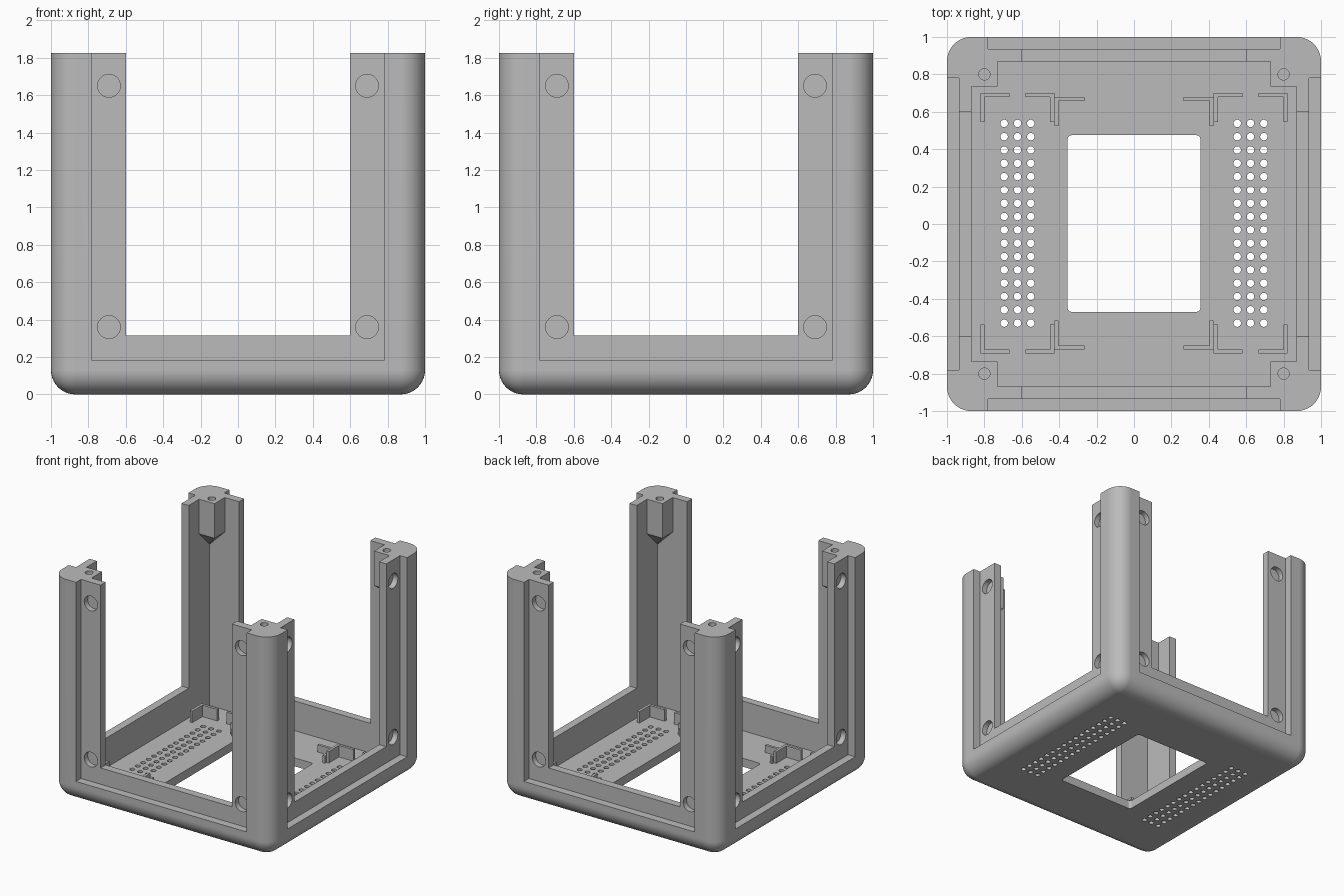
import bpy, bmesh, math
from mathutils import Matrix

if "Cube" in bpy.data.objects:
    bpy.data.objects.remove(bpy.data.objects["Cube"], do_unlink=True)

TOP, FLOOR = 1.825, 0.07
OUT, RECESS, INNER = 1.0, 0.935, 0.87
SIGNS = [(sx, sy) for sx in (-1, 1) for sy in (-1, 1)]

grey = bpy.data.materials.new("plain grey")
grey.use_nodes = True
colour = (0.5, 0.5, 0.5, 1)
grey.diffuse_color = colour
grey.node_tree.nodes["Principled BSDF"].inputs["Base Color"].default_value = colour


def box(bm, x0, x1, y0, y1, z0, z1):
    """Axis-aligned box from its limits, in any order."""
    m = Matrix.Translation(((x0 + x1) / 2, (y0 + y1) / 2, (z0 + z1) / 2))
    m = m @ Matrix.Diagonal((abs(x1 - x0), abs(y1 - y0), abs(z1 - z0), 1))
    return bmesh.ops.create_cube(bm, size=1, matrix=m)["verts"]


def cylinder(bm, centre, radius, depth, sides, turn=None):
    m = Matrix.Translation(centre) @ (turn or Matrix.Identity(4))
    bmesh.ops.create_cone(bm, cap_ends=True, segments=sides, radius1=radius,
                          radius2=radius, depth=depth, matrix=m)


def round_edges(bm, test, radius, segments):
    edges = [e for e in bm.edges if test(e.verts[0].co, e.verts[1].co)]
    bmesh.ops.bevel(bm, geom=edges, offset=radius, segments=segments,
                    profile=0.5, affect='EDGES')


def upright(a, b):
    return abs(a.z - b.z) > 0.01


def finish(bm, name):
    bmesh.ops.recalc_face_normals(bm, faces=bm.faces)
    mesh = bpy.data.meshes.new(name)
    bm.to_mesh(mesh)
    bm.free()
    mesh.materials.append(grey)
    obj = bpy.data.objects.new(name, mesh)
    bpy.context.collection.objects.link(obj)
    return obj


def activate(obj):
    bpy.ops.object.select_all(action='DESELECT')
    obj.select_set(True)
    bpy.context.view_layer.objects.active = obj


def cut(obj, bm):
    """Subtract the shapes in bm, then discard the cutter."""
    cutter = finish(bm, "cutter")
    cutter.hide_render = True
    mod = obj.modifiers.new("cut", 'BOOLEAN')
    mod.operation, mod.solver, mod.object = 'DIFFERENCE', 'EXACT', cutter
    activate(obj)
    bpy.ops.object.modifier_apply(modifier=mod.name)
    bpy.data.objects.remove(cutter, do_unlink=True)


def smooth(obj):
    activate(obj)
    bpy.ops.object.shade_smooth_by_angle(angle=math.radians(30))
    mod = obj.modifiers.new("even flats", 'WEIGHTED_NORMAL')
    mod.keep_sharp = True


# Outer shell, rounded on the uprights and the underside
bm = bmesh.new()
box(bm, -OUT, OUT, -OUT, OUT, 0, TOP)
round_edges(bm, lambda a, b: upright(a, b) or a.z + b.z < 0.01, 0.13, 10)
frame = finish(bm, "corner_frame")

# Inner cavity
bm = bmesh.new()
box(bm, -INNER, INNER, -INNER, INNER, FLOOR, 2)
cut(frame, bm)

# Shallow panel recess on each side
bm = bmesh.new()
for s in (-1, 1):
    box(bm, -0.78, 0.78, s * RECESS, s * 1.2, 0.18, 2)
    box(bm, s * RECESS, s * 1.2, -0.78, 0.78, 0.18, 2)
cut(frame, bm)

# Window openings through opposite walls
for x, y in ((0.6, 1.3), (1.3, 0.6)):
    bm = bmesh.new()
    box(bm, -x, x, -y, y, 0.315, 2)
    cut(frame, bm)

# Central floor opening
bm = bmesh.new()
box(bm, -0.355, 0.355, -0.47, 0.475, -0.1, 0.2)
round_edges(bm, upright, 0.022, 4)
cut(frame, bm)

# Vent holes in the floor and blind magnet sockets in the walls
bm = bmesh.new()
for row in range(16):
    for column in range(3):
        for s in (-1, 1):
            centre = (s * (0.552 + 0.071 * column), -0.53 + 0.0712 * row, 0.035)
            cylinder(bm, centre, 0.02, 0.2, 16)
along_y = Matrix.Rotation(math.pi / 2, 4, 'X')
along_x = Matrix.Rotation(math.pi / 2, 4, 'Y')
for sx, sy in SIGNS:
    for z in (0.36, 1.65):
        cylinder(bm, (sx * 0.69, sy * 0.925, z), 0.061, 0.07, 32, along_y)
        cylinder(bm, (sx * 0.925, sy * 0.69, z), 0.061, 0.07, 32, along_x)
cut(frame, bm)
smooth(frame)

# Screw posts in the upper corners, tapering into the walls
for sx, sy in SIGNS:
    bm = bmesh.new()
    verts = box(bm, sx * 0.73, sx * INNER, sy * 0.735, sy * INNER, 1.54, TOP)
    verts.append(bm.verts.new((sx * INNER, sy * INNER, 1.40)))
    bmesh.ops.delete(bm, geom=bm.faces[:], context='FACES_ONLY')
    bmesh.ops.convex_hull(bm, input=verts)
    bmesh.ops.dissolve_limit(bm, angle_limit=0.01, verts=bm.verts, edges=bm.edges)
    name = ("front" if sy < 0 else "back") + ("_left" if sx > 0 else "_right")
    post = finish(bm, name + "_screw_post")
    bm = bmesh.new()
    cylinder(bm, (sx * 0.8, sy * 0.8, TOP), 0.03, 0.4, 24)
    cut(post, bm)
    smooth(post)


def bracket(bm, sx, sy, corner, end, reach, height):
    """L-shaped corner clip: one arm along x, one along y."""
    t = 0.022
    step = t if end > corner else -t
    y = reach
    low = y - 0.155
    box(bm, sx * corner, sx * (corner + step), sy * low, sy * y,
        FLOOR, FLOOR + height)
    box(bm, sx * (corner + step), sx * end, sy * (y - t), sy * y,
        FLOOR, FLOOR + height)


# Board clips on the floor
bm = bmesh.new()
for sx, sy in SIGNS:
    shift = 0 if sy > 0 else -0.008
    bracket(bm, sx, sy, 0.822, 0.665, 0.70 + shift, 0.095)
    bracket(bm, sx, sy, 0.426, 0.58, 0.70 + shift, 0.095)
    bracket(bm, sx, sy, 0.426, 0.265, 0.68 + shift, 0.06)
finish(bm, "board_clips")
